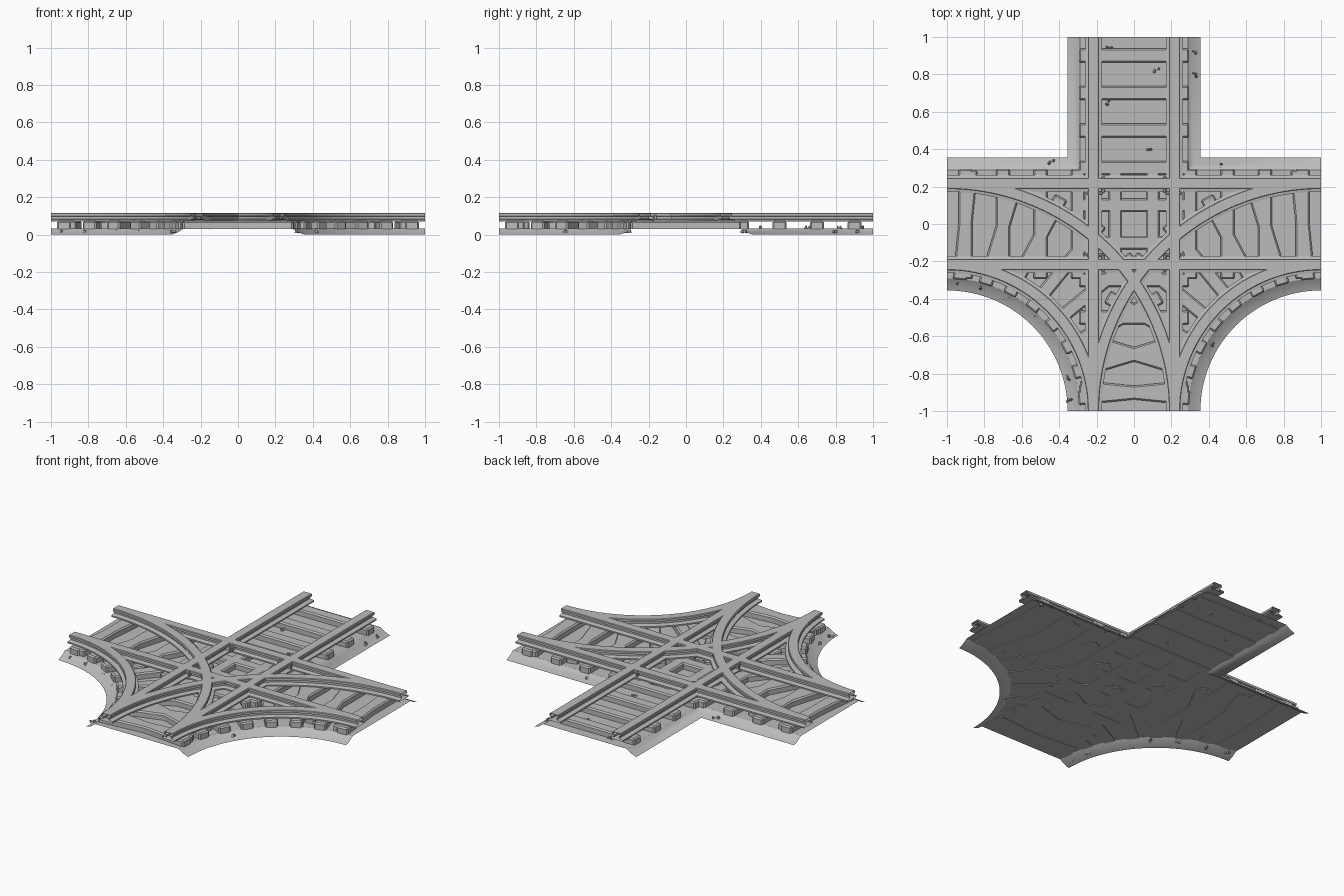
import bpy, bmesh, math, random
from mathutils import Vector, Matrix

if "Cube" in bpy.data.objects:
    bpy.data.objects.remove(bpy.data.objects["Cube"], do_unlink=True)

random.seed(4)
GAUGE, SLEEPER_END, BED_Z = 0.217, 0.295, 0.034

grey = bpy.data.materials.new("plain_grey")
grey.use_nodes = True
grey.diffuse_color = (0.5, 0.5, 0.5, 1)
grey.node_tree.nodes["Principled BSDF"].inputs["Base Color"].default_value = (0.5, 0.5, 0.5, 1)


def finish(name, bm, smooth=False):
    bmesh.ops.recalc_face_normals(bm, faces=bm.faces)
    mesh = bpy.data.meshes.new(name)
    bm.to_mesh(mesh)
    bm.free()
    mesh.materials.append(grey)
    obj = bpy.data.objects.new(name, mesh)
    bpy.context.collection.objects.link(obj)
    if smooth:
        bpy.ops.object.select_all(action="DESELECT")
        obj.select_set(True)
        bpy.context.view_layer.objects.active = obj
        bpy.ops.object.shade_smooth_by_angle(angle=math.radians(30))
    return obj


def add_block(bm, center, size, turn=0.0, bevel=0.008):
    """Box with bevelled vertical and top edges."""
    m = Matrix.Translation(center) @ Matrix.Rotation(turn, 4, "Z") @ Matrix.Diagonal((*size, 1))
    verts = bmesh.ops.create_cube(bm, size=1, matrix=m)["verts"]
    if bevel:
        edges = {e for v in verts for e in v.link_edges
                 if max(p.co.z for p in e.verts) > center[2]}
        bmesh.ops.bevel(bm, geom=list(edges), offset=bevel, segments=1, affect="EDGES")


def arc(side, radius, steps=32):
    """Quarter turn from a side arm to the front arm."""
    angles = [math.pi / 2 * i / steps for i in range(steps + 1)]
    return [(side * (1 - radius * math.sin(a)), -1 + radius * math.cos(a)) for a in angles]


# Gravel bed: flat sheet with a concave skirt, open at the arm ends
def outline(d):
    half = [(d, 1), (d, d), (1, d), (1, -d)] + arc(1, 1 - d)[1:]
    return half + [(-x, y) for x, y in reversed(half)]


bm = bmesh.new()
rings = [[bm.verts.new((x, y, z)) for x, y in outline(d)]
         for d, z in ((0.29, BED_Z), (0.32, 0.013), (0.355, 0.0))]
bm.faces.new(rings[0])
count = len(rings[0])
for inner, outer in zip(rings, rings[1:]):
    for i in range(count):
        j = (i + 1) % count
        a, b = outer[i].co, outer[j].co
        at_end = any(abs(abs(a[k]) - 1) < 1e-4 and abs(a[k] - b[k]) < 1e-4 for k in (0, 1))
        if not at_end:
            bm.faces.new((inner[i], inner[j], outer[j], outer[i]))
bed = finish("gravel_bed", bm, smooth=True)

# Sleepers: straight rows both ways, and fans around the two curves
SIZE = (2 * SLEEPER_END, 0.074, 0.042)
Z = 0.030 + SIZE[2] / 2
bm = bmesh.new()
for i in range(10):
    t = -0.9 + 0.2 * i
    add_block(bm, (0, t, Z), SIZE)
    add_block(bm, (t, 0, Z), SIZE, math.pi / 2)
finish("straight_sleepers", bm)

bm = bmesh.new()
for side in (-1, 1):
    for i in range(8):
        a = math.pi / 2 * (i + 0.5) / 8
        pos = (side * (1 - math.cos(a)), -1 + math.sin(a), Z)
        add_block(bm, pos, SIZE, -side * a)
finish("curve_sleepers", bm)

# Rails: hollow flange, web and head profile swept along each path
HALF = [(0.045, 0.070), (0.045, 0.079), (0.018, 0.084), (0.018, 0.096), (0.030, 0.100),
        (0.030, 0.113), (0.026, 0.116)]
PROFILE = HALF + [(-o, z) for o, z in reversed(HALF)]


def rail(name, path):
    bm = bmesh.new()
    pts = [Vector(p) for p in path]
    rows = []
    for i, p in enumerate(pts):
        d = (pts[min(i + 1, len(pts) - 1)] - pts[max(i - 1, 0)]).normalized()
        # Ends stay square with the arm
        if i in (0, len(pts) - 1):
            d = Vector((round(d.x), round(d.y)))
        n = Vector((-d.y, d.x))
        rows.append([bm.verts.new((*(p + n * o), z)) for o, z in PROFILE])
    k = len(PROFILE)
    for a, b in zip(rows, rows[1:]):
        for i in range(k):
            j = (i + 1) % k
            bm.faces.new((a[i], a[j], b[j], b[i]))
    finish(name, bm, smooth=True)


for side, label in ((1, "left"), (-1, "right")):
    rail(label + "_long_rail", [(side * GAUGE, -1), (side * GAUGE, 1)])
    rail(label + "_inner_curve_rail", arc(side, 1 - GAUGE))
    rail(label + "_outer_curve_rail", arc(side, 1 + GAUGE, 48))
for side, label in ((1, "back"), (-1, "front")):
    rail(label + "_cross_rail", [(-1, side * GAUGE), (1, side * GAUGE)])

# Check rails hugging the four corners of the crossing
bm = bmesh.new()
for sx in (-1, 1):
    for sy in (-1, 1):
        add_block(bm, (sx * 0.165, sy * 0.21, 0.090), (0.016, 0.09, 0.036), bevel=0.004)
        add_block(bm, (sx * 0.21, sy * 0.165, 0.090), (0.09, 0.016, 0.036), bevel=0.004)
finish("check_rails", bm)

# Pebbles and sprouts scattered on the bed
bm = bmesh.new()
spots = [(-0.13, 0.95), (0.12, 0.82), (-0.15, 0.65), (0.08, 0.4), (0.33, 0.92), (0.32, 0.8),
         (-0.44, 0.33), (0.47, 0.31), (0.95, 0.31), (-0.95, -0.31), (-0.81, -0.34),
         (-0.66, -0.4), (-0.53, -0.48), (-0.36, -0.82), (-0.35, -0.94), (0.41, -0.64),
         (0.32, -0.36)]
for x, y in spots:
    on_slope = max(abs(x), abs(y)) > 0.3 and min(abs(x), abs(y)) > 0.3
    z = 0.012 if on_slope else BED_Z
    for i in range(3):
        dx, dy = random.uniform(-0.015, 0.015), random.uniform(-0.012, 0.012)
        m = (Matrix.Translation((x + dx, y + dy, z + 0.006))
             @ Matrix.Rotation(random.uniform(0, 3), 4, "Z")
             @ Matrix.Rotation(random.uniform(-0.6, 0.6), 4, "X"))
        bmesh.ops.create_cone(bm, cap_ends=True, segments=4, radius1=0.009, radius2=0.002,
                              depth=0.016, matrix=m)
finish("pebbles", bm)
